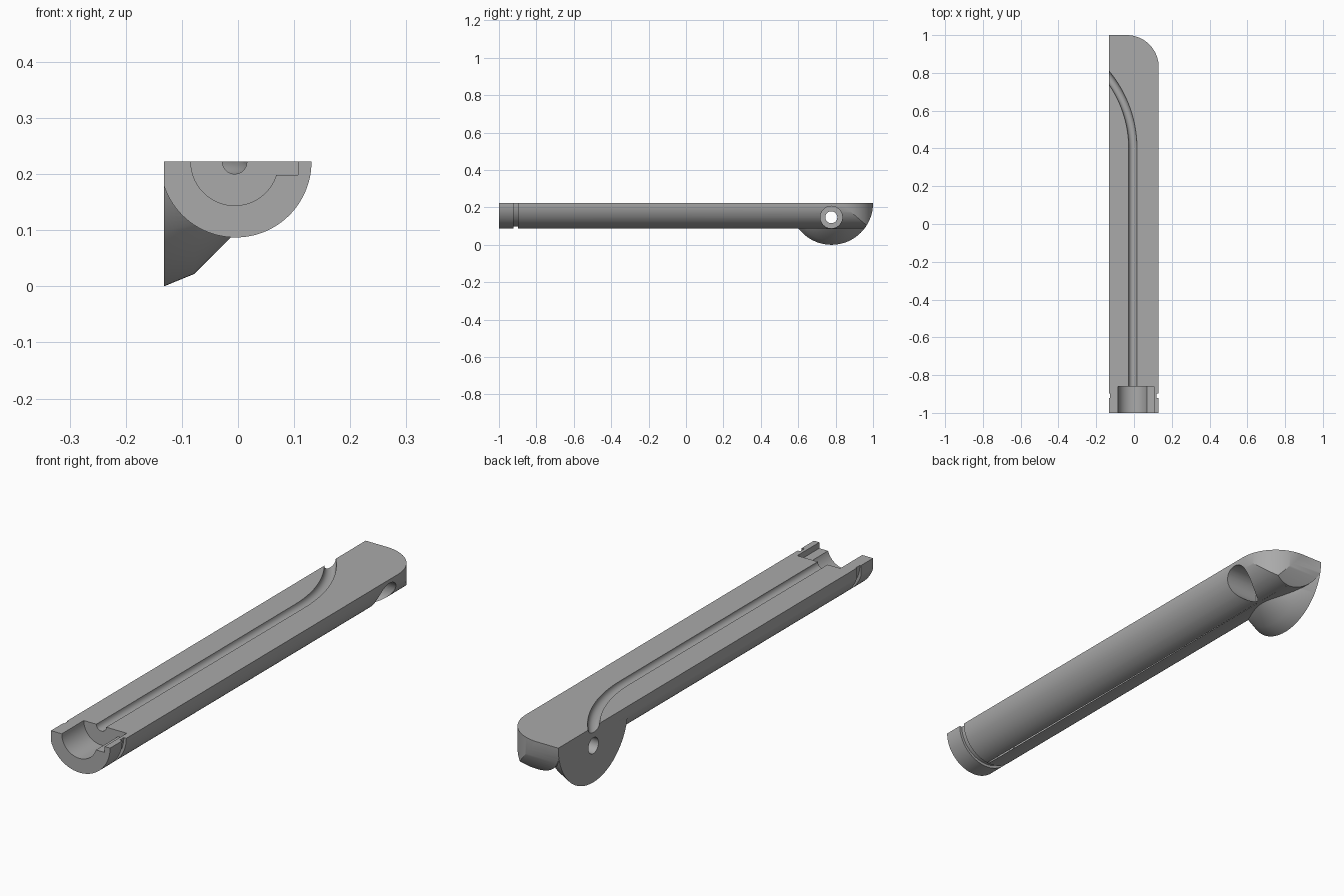
import bpy, bmesh
from math import sin, cos, pi, tau
from mathutils import Vector

if "Cube" in bpy.data.objects:
    bpy.data.objects.remove(bpy.data.objects["Cube"])

TOP = 0.222          # height of the flat split face
CX = -0.004          # body axis
R = 0.135            # body radius
PIVOT = (0.778, TOP) # hub centre in y, z
HUB = 0.222

grey = bpy.data.materials.new("plain grey")
grey.use_nodes = True
grey.diffuse_color = (0.4, 0.4, 0.4, 1)
grey.node_tree.nodes["Principled BSDF"].inputs["Base Color"].default_value = (0.4, 0.4, 0.4, 1)


def finish(name, bm):
    bmesh.ops.remove_doubles(bm, verts=bm.verts, dist=1e-6)
    bmesh.ops.recalc_face_normals(bm, faces=bm.faces)
    mesh = bpy.data.meshes.new(name)
    bm.to_mesh(mesh)
    bm.free()
    obj = bpy.data.objects.new(name, mesh)
    bpy.context.collection.objects.link(obj)
    mesh.materials.append(grey)
    return obj


def prism(name, points, axis, lo, hi):
    """Extrude a 2D outline along axis; the outline uses the other two axes in order."""
    def place(p, d):
        v = list(p)
        v.insert(axis, d)
        return v
    bm = bmesh.new()
    face = bm.faces.new([bm.verts.new(place(p, lo)) for p in points])
    moved = bmesh.ops.extrude_face_region(bm, geom=[face])["geom"]
    shift = Vector(place((0, 0), hi - lo))
    bmesh.ops.translate(bm, vec=shift, verts=[g for g in moved if isinstance(g, bmesh.types.BMVert)])
    return finish(name, bm)


def arc(cx, cy, r, start, end, n):
    return [(cx + r * cos(start + (end - start) * i / n),
             cy + r * sin(start + (end - start) * i / n)) for i in range(n + 1)]


def disc(cx, cy, r, n=96):
    return arc(cx, cy, r, 0, tau, n)[:-1]


def rect(x0, y0, x1, y1):
    return [(x0, y0), (x1, y0), (x1, y1), (x0, y1)]


def lathe(name, profile, axis, centre, n=128):
    """Revolve a closed outline of (distance along axis, radius)."""
    bm = bmesh.new()
    rings = []
    for i in range(n):
        a = tau * i / n
        ring = []
        for d, r in profile:
            v = [centre[0] + r * cos(a), centre[1] + r * sin(a)]
            v.insert(axis, d)
            ring.append(bm.verts.new(v))
        rings.append(ring)
    count = len(profile)
    for i in range(n):
        a, b = rings[i], rings[(i + 1) % n]
        for j in range(count):
            k = (j + 1) % count
            if profile[j][1] == 0 and profile[k][1] == 0:
                continue
            if profile[j][1] == 0:
                bm.faces.new((a[j], a[k], b[k]))
            elif profile[k][1] == 0:
                bm.faces.new((a[j], a[k], b[j]))
            else:
                bm.faces.new((a[j], a[k], b[k], b[j]))
    for v in [v for v in bm.verts if not v.link_faces]:
        bm.verts.remove(v)
    return finish(name, bm)


def combine(target, tool, operation):
    mod = target.modifiers.new(tool.name, 'BOOLEAN')
    mod.operation = operation
    mod.solver = 'EXACT'
    mod.object = tool
    bpy.ops.object.select_all(action='DESELECT')
    bpy.context.view_layer.objects.active = target
    target.select_set(True)
    bpy.ops.object.modifier_apply(modifier=mod.name)
    bpy.data.objects.remove(tool)


# Round handle body, with a rounded end in side and plan outline
body = prism("handle_half", disc(CX, TOP, R, 128), 1, -1, 1.1)
side = [(-1.1, 0), *arc(*PIVOT, HUB, -pi / 2, pi / 2, 64), (-1.1, 2 * TOP)]
combine(body, prism("side_outline", side, 0, -0.3, 0.3), 'INTERSECT')
plan = [(-0.3, -1.2), (0.131, -1.2), *arc(-0.039, 0.83, 0.17, 0, pi / 2, 32), (-0.3, 1.0)]
combine(body, prism("plan_outline", plan, 2, -0.1, 0.6), 'INTERSECT')

# Conical hub beside the end
hub = [(-0.15, 0), (-0.15, 0.2295), (-0.078, 0.2), (0.09, 0.032), (0.09, 0)]
combine(body, lathe("hub", hub, 0, PIVOT), 'UNION')

# Flat split face and flat side
combine(body, prism("half_space", rect(-0.132, -2, 0.5, 2), 2, -0.2, TOP), 'INTERSECT')

# Screw hole with counterbore
combine(body, prism("counterbore", disc(0.777, 0.147, 0.059, 64), 0, -0.03, 0.3), 'DIFFERENCE')
combine(body, prism("screw_hole", disc(0.777, 0.147, 0.032, 48), 0, -0.3, 0.1), 'DIFFERENCE')

# Front socket with a side slot
combine(body, prism("socket", disc(-0.006, TOP, 0.078), 1, -1.1, -0.86), 'DIFFERENCE')
combine(body, prism("side_slot", rect(0, 0.198, 0.107, 0.3), 1, -1.1, -0.86), 'DIFFERENCE')

# Outer ring groove near the front
ring = [(-0.922, 0.124), (-0.922, 0.16), (-0.897, 0.16), (-0.897, 0.124)]
combine(body, lathe("ring_groove", ring, 1, (CX, TOP)), 'DIFFERENCE')

# Cable channel that bends out through the flat side
path = [(-0.006, -0.9)] + arc(-0.626, 0.4, 0.62, 0, 0.75, 32)
curve = bpy.data.curves.new("cable_channel", 'CURVE')
curve.dimensions = '3D'
curve.bevel_depth = 0.022
curve.bevel_resolution = 8
curve.use_fill_caps = True
spline = curve.splines.new('POLY')
spline.points.add(len(path) - 1)
for point, (x, y) in zip(spline.points, path):
    point.co = (x, y, TOP, 1)
channel = bpy.data.objects.new("cable_channel", curve)
bpy.context.collection.objects.link(channel)
bpy.ops.object.select_all(action='DESELECT')
bpy.context.view_layer.objects.active = channel
channel.select_set(True)
bpy.ops.object.convert(target='MESH')
channel = bpy.context.object
bm = bmesh.new()
bm.from_mesh(channel.data)
bpy.data.objects.remove(channel)
combine(body, finish("channel_cutter", bm), 'DIFFERENCE')

# One material, smooth curves with crisp edges
body.data.materials.clear()
body.data.materials.append(grey)
for poly in body.data.polygons:
    poly.material_index = 0
bpy.ops.object.select_all(action='DESELECT')
bpy.context.view_layer.objects.active = body
body.select_set(True)
bpy.ops.object.shade_smooth_by_angle(angle=0.45)
